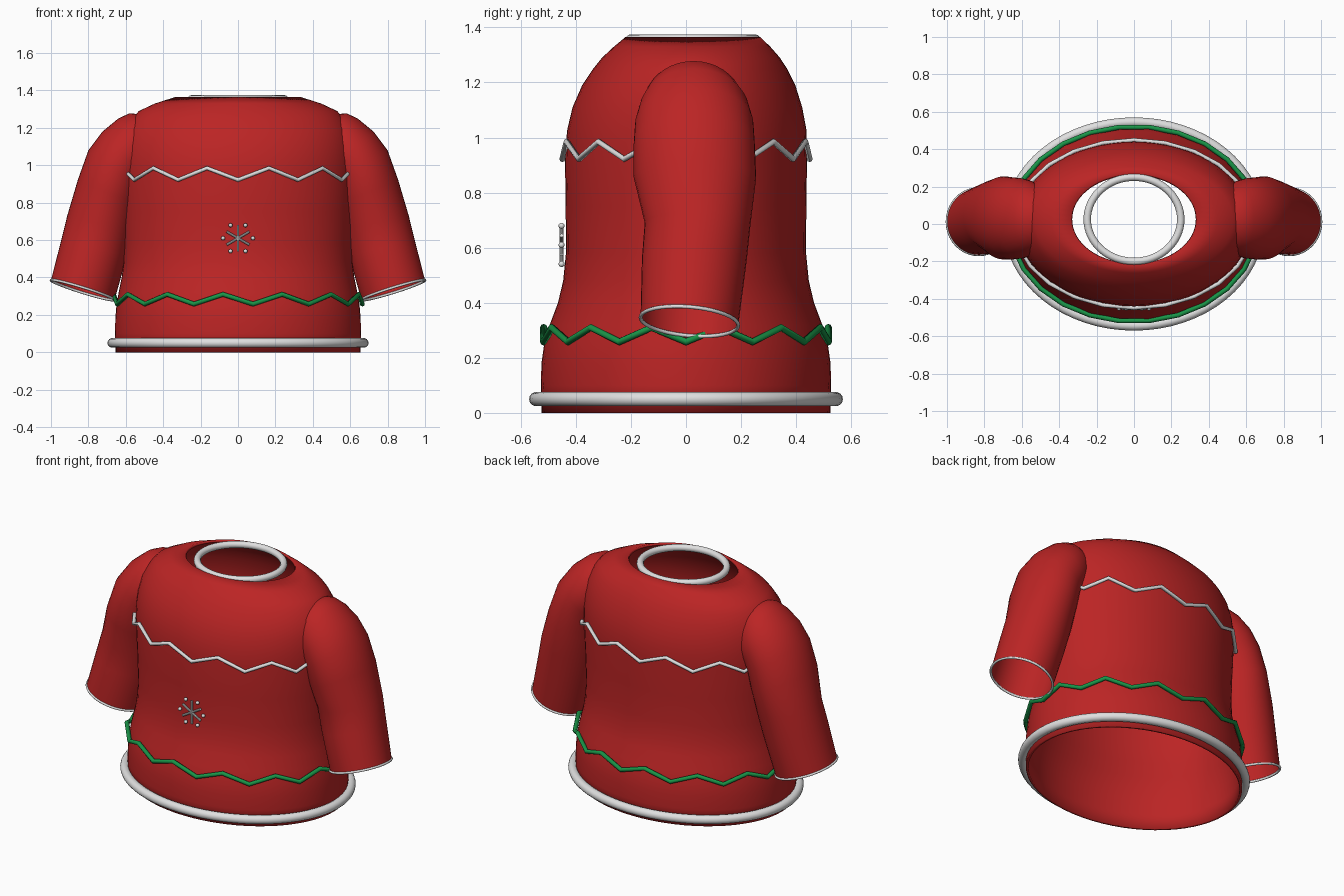
import bpy, bmesh, math
from mathutils import Vector

if "Cube" in bpy.data.objects:
    bpy.data.objects.remove(bpy.data.objects["Cube"])


def material(name, rgb):
    m = bpy.data.materials.new(name)
    m.diffuse_color = (*rgb, 1)
    m.use_nodes = True
    m.node_tree.nodes["Principled BSDF"].inputs["Base Color"].default_value = m.diffuse_color
    return m


RED = material("red_knit", (0.5, 0.018, 0.018))
WHITE = material("white_trim", (0.74, 0.74, 0.74))
GREEN = material("green_trim", (0.01, 0.3, 0.065))


def finish(name, bm, mat, angle=45):
    bmesh.ops.recalc_face_normals(bm, faces=bm.faces[:])
    me = bpy.data.meshes.new(name)
    bm.to_mesh(me)
    bm.free()
    ob = bpy.data.objects.new(name, me)
    bpy.context.collection.objects.link(ob)
    me.materials.append(mat)
    bpy.ops.object.select_all(action='DESELECT')
    ob.select_set(True)
    bpy.context.view_layer.objects.active = ob
    bpy.ops.object.shade_smooth_by_angle(angle=math.radians(angle))
    return ob


def loft(name, loops, mat):
    """Skin a list of equal closed loops, leaving both ends open."""
    bm = bmesh.new()
    rows = [[bm.verts.new(p) for p in loop] for loop in loops]
    n = len(rows[0])
    for a, b in zip(rows, rows[1:]):
        for i in range(n):
            j = (i + 1) % n
            bm.faces.new((a[i], a[j], b[j], b[i]))
    return finish(name, bm, mat)


def tube(name, points, radius, mat, sides=10):
    """Closed tube around a loop of points, mitred at the corners."""
    n = len(points)
    bm = bmesh.new()
    rows = []
    for i, p in enumerate(points):
        t = (points[(i + 1) % n] - points[i - 1]).normalized()
        side = t.cross(Vector((0, 0, 1))).normalized()
        up = side.cross(t)
        rows.append([bm.verts.new(p + radius * (math.cos(a) * side + math.sin(a) * up))
                     for a in (k * math.tau / sides for k in range(sides))])
    for i in range(n):
        a, b = rows[i], rows[(i + 1) % n]
        for k in range(sides):
            m = (k + 1) % sides
            bm.faces.new((a[k], a[m], b[m], b[k]))
    return finish(name, bm, mat, 50)


def ellipse(a, b, z, cy=0.0, n=64):
    return [Vector((a * math.cos(t), cy + b * math.sin(t), z))
            for t in (i * math.tau / n for i in range(n))]


# Body: height, half width, half depth, depth centre
body = [(0, .655, .525, 0), (.1, .657, .527, 0), (.18, .656, .525, 0), (.25, .65, .515, 0),
        (.32, .638, .495, 0), (.4, .622, .465, 0), (.48, .612, .446, 0), (.58, .61, .436, 0),
        (.75, .617, .437, 0), (.95, .627, .44, 0), (1.03, .627, .434, .003),
        (1.11, .62, .417, .005), (1.19, .60, .387, .01), (1.25, .565, .352, .015),
        (1.29, .53, .323, .018), (1.33, .445, .284, .022), (1.365, .335, .245, .025)]
torso = loft("torso", [ellipse(a, b, z, c) for z, a, b, c in body], RED)
shell = torso.modifiers.new("thickness", 'SOLIDIFY')
shell.thickness = 0.015
shell.offset = -1

# Sleeve: outer x z, inner x z, front y, back y, front-to-back tilt
sleeve = [(1.0, .385, .66, .28, -.165, .19, -.08), (.945, .6, .595, .51, -.16, .22, -.03),
          (.913, .73, .56, .65, -.15, .235, 0), (.857, .92, .53, .79, -.19, .255, 0),
          (.80, 1.08, .51, .87, -.19, .25, 0), (.725, 1.18, .49, .92, -.185, .245, 0),
          (.64, 1.25, .47, .94, -.17, .23, 0), (.58, 1.278, .46, .95, -.155, .21, 0),
          (.52, 1.272, .45, .97, -.14, .195, 0)]


def sleeve_loop(s, sign, n=40):
    ox, oz, ix, iz, y0, y1, tilt = s
    pts = []
    for i in range(n):
        t = i * math.tau / n
        k = math.cos(t) / 2
        dy = (y1 - y0) / 2 * math.sin(t)
        pts.append(Vector((sign * ((ox + ix) / 2 + k * (ox - ix)), (y0 + y1) / 2 + dy,
                           (oz + iz) / 2 + k * (oz - iz) + tilt * dy)))
    return pts


for sign, label in ((1, "right"), (-1, "left")):
    loops = [sleeve_loop(s, sign) for s in sleeve]
    loft(label + "_sleeve", loops, RED)
    tube(label + "_cuff_edge", loops[0], 0.007, WHITE, 8)

# Hem and collar rings
tube("hem_ring", ellipse(.672, .544, .05), .026, WHITE, 14)
tube("collar_ring", ellipse(.25, .225, 1.355, .025), .02, WHITE, 12)


# Zigzag bands
def zigzag(name, a, b, count, start, low, high, radius, mat):
    pts = []
    for i in range(count):
        t = math.radians(start) + i * math.tau / count
        pts.append(Vector((a * math.sin(t), -b * math.cos(t), high if i % 2 else low)))
    return tube(name, pts, radius, mat, 8)


zigzag("chest_zigzag", .64, .449, 24, 0, .922, .985, .011, WHITE)
zigzag("waist_zigzag", .665, .521, 26, 180 / 26, .258, .31, .013, GREEN)

# Snowflake on the front
flake = bpy.data.objects.new("snowflake", None)
bpy.context.collection.objects.link(flake)
flake.hide_render = True
CENTRE = Vector((0, -.452, .61))
for i in range(3):
    bpy.ops.mesh.primitive_cylinder_add(vertices=10, radius=.007, depth=.14, location=CENTRE,
                                        rotation=(0, i * math.pi / 3, 0))
    bar = bpy.context.object
    bar.name = "snowflake_bar"
    bar.data.materials.append(WHITE)
    bpy.ops.object.shade_smooth_by_angle()
for i in range(6):
    t = i * math.pi / 3
    bpy.ops.mesh.primitive_uv_sphere_add(segments=12, ring_count=8, radius=.011,
                                         location=CENTRE + .08 * Vector((math.cos(t), 0, math.sin(t))))
    dot = bpy.context.object
    dot.name = "snowflake_dot"
    dot.data.materials.append(WHITE)
    bpy.ops.object.shade_smooth()
bpy.data.objects.remove(flake)
